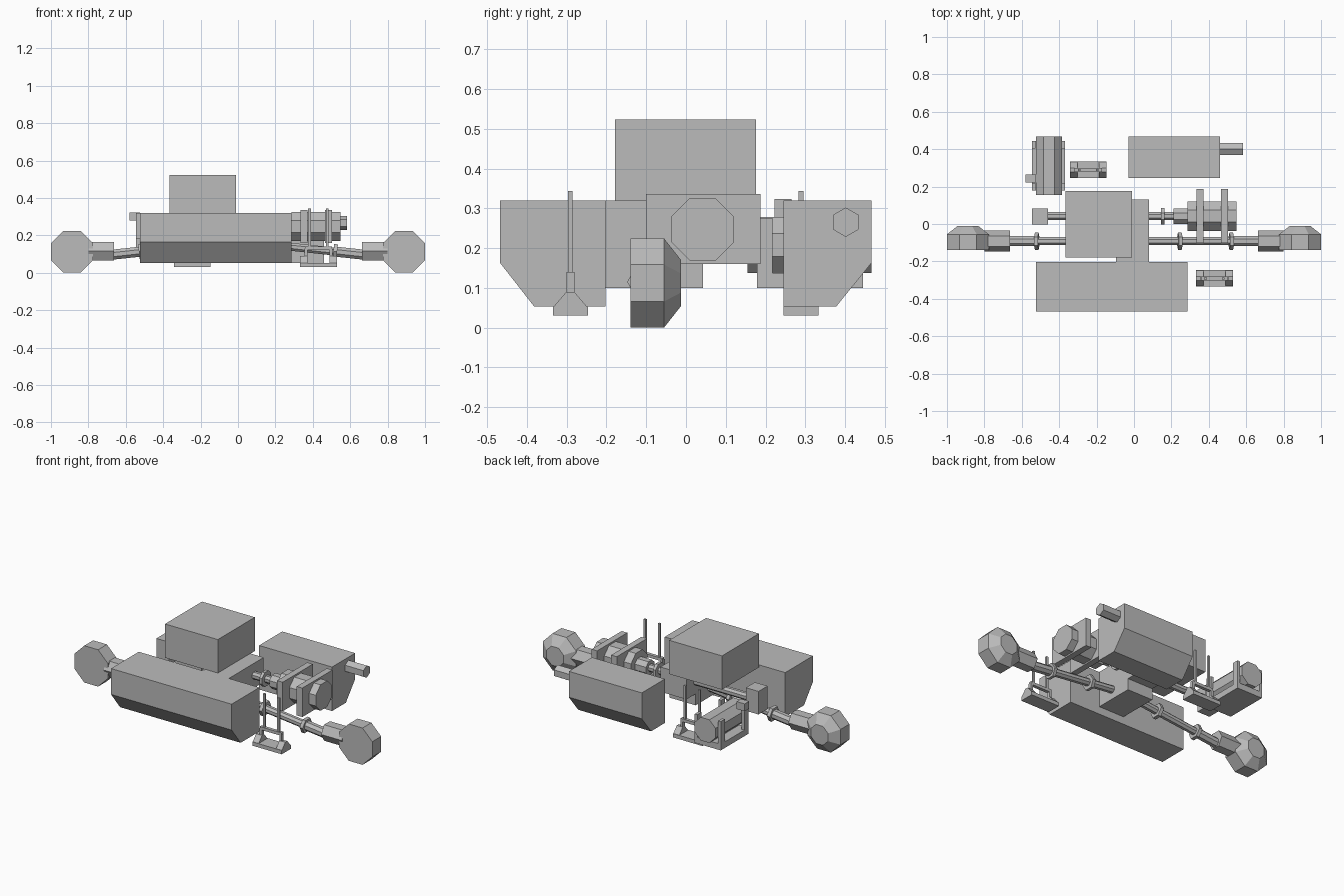
import bpy, bmesh, math
from mathutils import Vector, Matrix

if "Cube" in bpy.data.objects:
    bpy.data.objects.remove(bpy.data.objects["Cube"], do_unlink=True)

grey = bpy.data.materials.new("plain grey")
grey.use_nodes = True
grey.diffuse_color = (0.5, 0.5, 0.5, 1)
grey.node_tree.nodes["Principled BSDF"].inputs["Base Color"].default_value = (0.5, 0.5, 0.5, 1)


def finish(name, bm):
    bmesh.ops.recalc_face_normals(bm, faces=bm.faces)
    mesh = bpy.data.meshes.new(name)
    bm.to_mesh(mesh)
    bm.free()
    mesh.materials.append(grey)
    obj = bpy.data.objects.new(name, mesh)
    bpy.context.collection.objects.link(obj)
    return obj


def add_box(bm, x, y, z):
    """Add a box given as three (low, high) ranges."""
    size = [r[1] - r[0] for r in (x, y, z)]
    mid = [(r[0] + r[1]) / 2 for r in (x, y, z)]
    bmesh.ops.create_cube(bm, size=1, matrix=Matrix.Translation(mid) @ Matrix.Diagonal((*size, 1)))


def boxes(name, *ranges):
    bm = bmesh.new()
    for r in ranges:
        add_box(bm, *r)
    return finish(name, bm)


def extrude_x(name, profile, x0, x1):
    """Extrude a (y, z) profile along x."""
    bm = bmesh.new()
    face = bm.faces.new([bm.verts.new((x0, y, z)) for y, z in profile])
    new = bmesh.ops.extrude_face_region(bm, geom=[face])["geom"]
    bmesh.ops.translate(bm, vec=(x1 - x0, 0, 0), verts=[v for v in new if isinstance(v, bmesh.types.BMVert)])
    return finish(name, bm)


def rod(name, start, end, r, sides=8, turn=0.5, r2=None):
    """Faceted rod between two points; turn is a fraction of one side."""
    a, b = Vector(start), Vector(end)
    axis = (b - a).normalized()
    up = Vector((0, 0, 1))
    side = axis.cross(up).normalized()
    up = side.cross(axis)
    bm = bmesh.new()
    rings = []
    for p, rad in ((a, r), (b, r if r2 is None else r2)):
        ring = []
        for i in range(sides):
            t = (i + turn) * math.tau / sides
            ring.append(bm.verts.new(p + rad * (math.sin(t) * side + math.cos(t) * up)))
        rings.append(ring)
        bm.faces.new(ring)
    for i in range(sides):
        j = (i + 1) % sides
        bm.faces.new((rings[0][i], rings[0][j], rings[1][j], rings[1][i]))
    return finish(name, bm)


# Long side tanks with a chamfered outer lower edge
front_profile = [(-0.468, 0.32), (-0.202, 0.32), (-0.202, 0.053), (-0.382, 0.053), (-0.468, 0.163)]
rear_profile = [(0.467, 0.32), (0.245, 0.32), (0.245, 0.053), (0.378, 0.053), (0.467, 0.163)]
extrude_x("front_tank", front_profile, -0.525, 0.285)
extrude_x("rear_tank", rear_profile, -0.03, 0.46)
rod("rear_tank_pipe", (0.46, 0.402, 0.265), (0.583, 0.402, 0.265), 0.037, 6, 0)

# Central housing
boxes("upper_housing", ((-0.365, -0.01), (-0.179, 0.176), (0.318, 0.523)))
extrude_x("gear_housing", [(-0.202, 0.32), (0.132, 0.32), (0.132, 0.17), (0.043, 0.17),
                           (0.043, 0.1), (-0.202, 0.1)], -0.095, 0.08)

# Motor drum with two clamp plates
rod("motor_drum", (0.285, 0.042, 0.247), (0.548, 0.042, 0.247), 0.085)
for name, x in (("inner_clamp", 0.333), ("outer_clamp", 0.465)):
    boxes(name, ((x, x + 0.038), (-0.101, 0.188), (0.16, 0.336)))

# Rear drive shaft
rod("upper_shaft", (-0.47, 0.042, 0.247), (0.22, 0.042, 0.247), 0.023)
rod("upper_shaft_flange", (0.145, 0.042, 0.247), (0.163, 0.042, 0.247), 0.047)
rod("motor_coupling", (0.21, 0.042, 0.247), (0.29, 0.042, 0.247), 0.045)
boxes("shaft_end_box", ((-0.545, -0.46), (-0.004, 0.083), (0.18, 0.32)))

# Axle halves and wheel hubs, mirrored
AXLE_Y = -0.092


def shaft_z(x):
    return 0.169 - 0.108 * x


for label, s in (("left", 1), ("right", -1)):
    def at(x, z=None):
        return (s * x, AXLE_Y, shaft_z(x) if z is None else z)
    rod(label + "_half_shaft", at(0.05), at(0.53), 0.023)
    rod(label + "_outer_shaft", at(0.52), at(0.68), 0.029)
    for n, x in (("inner", 0.245), ("outer", 0.52)):
        rod(f"{label}_{n}_flange", at(x - 0.01), at(x + 0.01), 0.046, 6)
    rod(label + "_hub_arm", at(0.662, 0.115), at(0.8, 0.115), 0.056, 6)
    cx = s * 0.888
    rod(label + "_wheel", (cx, -0.14, 0.112), (cx, -0.055, 0.112), 0.121)
    rod(label + "_wheel_cone", (cx, -0.055, 0.112), (cx, -0.012, 0.112), 0.121, r2=0.062)

# Steps hung from two thin posts
for name, cx, cy in (("front_step", 0.43, -0.291), ("rear_step", -0.245, 0.289)):
    w, d = 0.098, 0.044
    parts = [((cx - w, cx + w), (cy - d, cy + d), (0.03, 0.053)),
             ((cx - 0.073, cx + 0.073), (cy - 0.01, cy + 0.01), (0.122, 0.14))]
    for s in (-1, 1):
        leg, post = cx + s * 0.066, cx + s * 0.048
        parts.append(((leg - 0.008, leg + 0.008), (cy - 0.01, cy + 0.01), (0.08, 0.13)))
        parts.append(((post - 0.007, post + 0.007), (cy - 0.006, cy + 0.006), (0.13, 0.343)))
        extrude_x(name + "_bracket", [(cy - d, 0.05), (cy + d, 0.05), (cy + 0.01, 0.09),
                                      (cy - 0.01, 0.09)], cx + s * w, cx + s * 0.058)
    boxes(name, *parts)

# Air cylinder in its cradle
rod("air_cylinder", (-0.455, 0.155, 0.208), (-0.455, 0.467, 0.208), 0.076)
cradle = [((-0.545, -0.37), (0.178, 0.445), (0.1, 0.137))]
for y in (0.178, 0.405):
    for x in (-0.545, -0.388):
        cradle.append(((x, x + 0.018), (y, y + 0.04), (0.12, 0.275)))
boxes("cylinder_cradle", *cradle)
boxes("cylinder_valve", ((-0.58, -0.525), (0.222, 0.265), (0.278, 0.323)))
